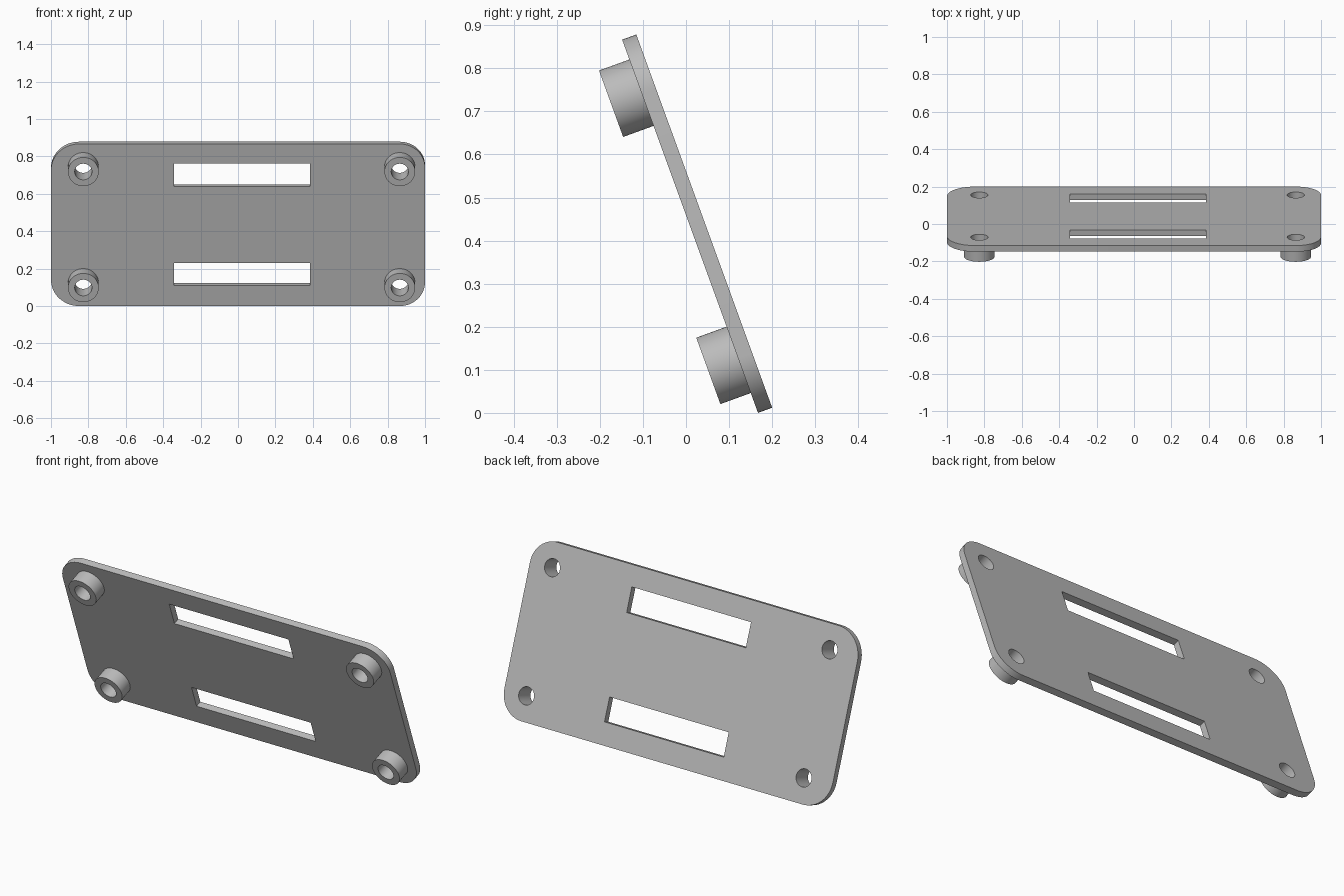
import bpy, bmesh
from math import cos, sin, pi, radians
from mathutils import Matrix

cube = bpy.data.objects.get("Cube")
if cube:
    bpy.data.objects.remove(cube, do_unlink=True)

# Plate frame: x across, y up the slope, z out of the front face
LENGTH, THICK, BOSS_TOP = 0.922, 0.035, 0.11
FRAME = Matrix.Translation((0, 0.2, 0.012)) @ Matrix.Rotation(radians(110), 4, 'X')
BOSS_R, HOLE_R = 0.082, 0.046
BOSSES = {"lower_right": (-0.827, 0.131), "lower_left": (0.865, 0.131),
          "upper_right": (-0.827, 0.791), "upper_left": (0.865, 0.791)}

grey = bpy.data.materials.new("plain grey")
grey.use_nodes = True
grey.diffuse_color = (0.5, 0.5, 0.5, 1)
grey.node_tree.nodes["Principled BSDF"].inputs["Base Color"].default_value = (0.5, 0.5, 0.5, 1)


def arc(x, y, r, start=0.0, sweep=2 * pi, steps=64, closed=True):
    count = steps if closed else steps + 1
    return [(x + r * cos(start + sweep * i / steps),
             y + r * sin(start + sweep * i / steps)) for i in range(count)]


def rectangle(x0, x1, y0, y1):
    return [(x0, y0), (x1, y0), (x1, y1), (x0, y1)]


def rounded_outline(r_left, r_right):
    corners = [(1 - r_right, LENGTH - r_right, r_right), (r_left - 1, LENGTH - r_left, r_left),
               (r_left - 1, r_left, r_left), (1 - r_right, r_right, r_right)]
    points = []
    for i, (x, y, r) in enumerate(corners):
        points += arc(x, y, r, i * pi / 2, pi / 2, 16, False)
    return points


def extruded(name, loops, z0, z1):
    """Solid from an outline and its holes, between two heights of the plate frame."""
    curve = bpy.data.curves.new(name, 'CURVE')
    curve.dimensions = '2D'
    curve.fill_mode = 'BOTH'
    curve.extrude = (z1 - z0) / 2
    for loop in loops:
        spline = curve.splines.new('POLY')
        spline.points.add(len(loop) - 1)
        for point, (x, y) in zip(spline.points, loop):
            point.co = (x, y, 0, 1)
        spline.use_cyclic_u = True
    obj = bpy.data.objects.new(name, curve)
    bpy.context.collection.objects.link(obj)
    bpy.ops.object.select_all(action='DESELECT')
    obj.select_set(True)
    bpy.context.view_layer.objects.active = obj
    bpy.ops.object.convert(target='MESH')
    obj = bpy.context.object
    # Weld caps to walls and place in the tilted frame
    bm = bmesh.new()
    bm.from_mesh(obj.data)
    bmesh.ops.remove_doubles(bm, verts=bm.verts, dist=0.00001)
    bmesh.ops.recalc_face_normals(bm, faces=bm.faces)
    bm.transform(FRAME @ Matrix.Translation((0, 0, (z0 + z1) / 2)))
    bm.to_mesh(obj.data)
    bm.free()
    obj.data.materials.clear()
    obj.data.materials.append(grey)
    bpy.ops.object.shade_smooth_by_angle(angle=radians(30))


# Tilted plate with two slots and four screw holes
slots = [rectangle(-0.342, 0.385, 0.117, 0.245), rectangle(-0.342, 0.385, 0.680, 0.812)]
holes = [arc(x, y, HOLE_R) for x, y in BOSSES.values()]
extruded("plate", [rounded_outline(0.15, 0.135)] + slots + holes, 0, THICK)

# Hollow mounting bosses on the front face
for place, (x, y) in BOSSES.items():
    extruded(place + "_boss", [arc(x, y, BOSS_R), arc(x, y, HOLE_R)], THICK, BOSS_TOP)
